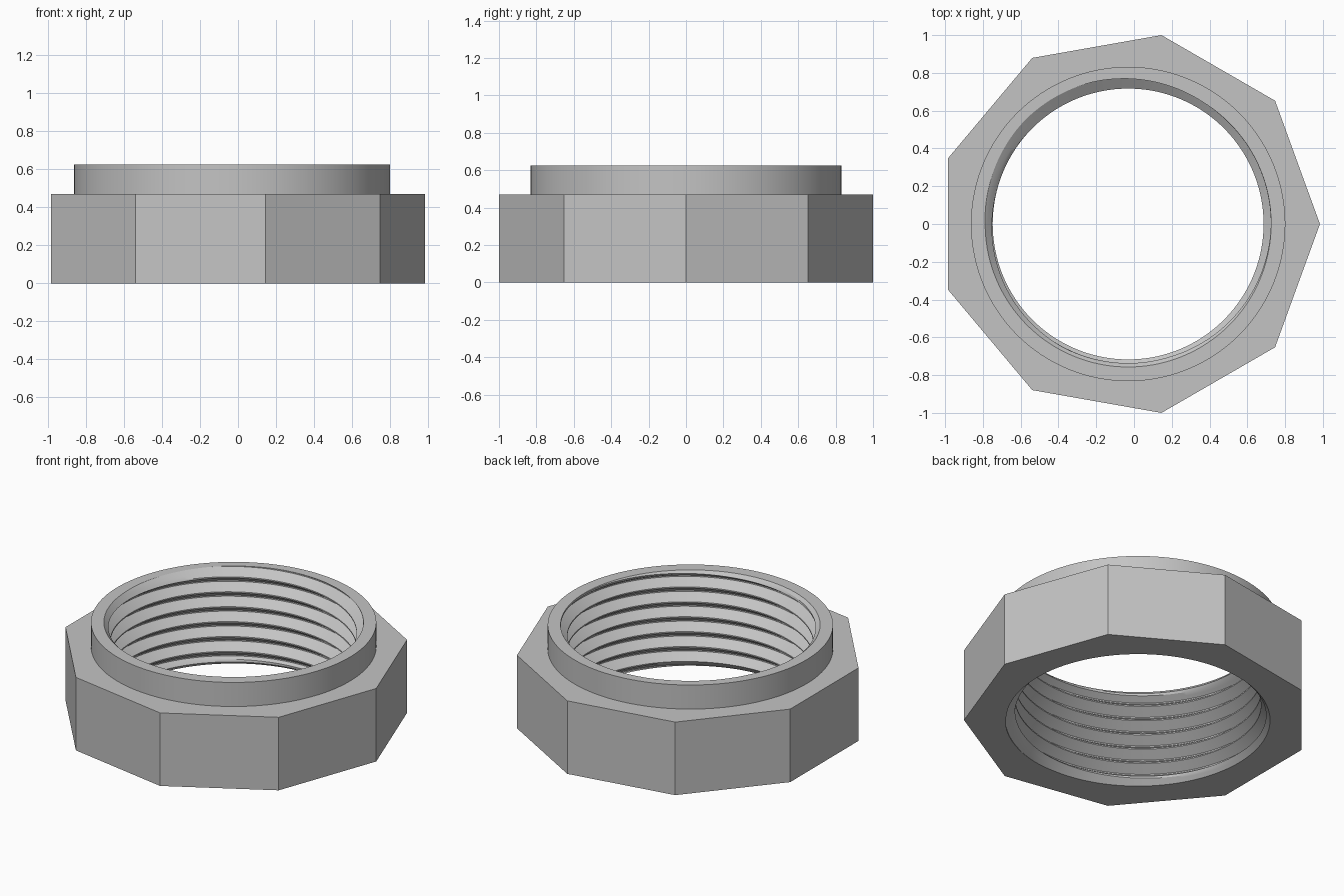
import bpy, bmesh, math

cube = bpy.data.objects.get("Cube")
if cube:
    bpy.data.objects.remove(cube, do_unlink=True)

SIDES, SEGMENTS = 9, 180
CENTRE_X = -0.031
BODY_R, BODY_TOP = 1.0154, 0.47
COLLAR_R, TOP = 0.832, 0.625
PITCH, GROOVE_R, CREST_R = 0.096, 0.775, 0.717
CHAMFER_TOP, CHAMFER_BOTTOM = 0.757, 0.77
# Phases of the thread profile: groove floor, flank, crest, flank
PHASES = [0.04, 0.18, 0.32, 0.46, 0.54, 0.68, 0.82, 0.96]


def body_radius(angle):
    """Radius of the nine-sided outline in one direction."""
    half = math.pi / SIDES
    return BODY_R * math.cos(half) / math.cos(angle % (2 * half) - half)


def bore_radius(turn, z):
    """Radius of the helical thread, widened by a chamfer at both ends."""
    phase = ((z - TOP) / PITCH - turn + 1 / 3) % 1
    rise = (min(phase, 1 - phase) - 0.04) / 0.42
    thread = GROOVE_R - (GROOVE_R - CREST_R) * min(max(rise, 0), 1)
    return max(thread, CHAMFER_TOP - (TOP - z), CHAMFER_BOTTOM - z)


def section(turn):
    """Closed cross-section: bore upwards, then collar and body downwards."""
    points = []
    for k in range(-8, 1):
        for phase in PHASES:
            z = TOP + PITCH * (k + phase + turn - 1 / 3)
            z = min(max(z, 0), TOP)
            points.append((bore_radius(turn, z), z))
    # make sure both ends of the bore reach the rims
    points.insert(0, (bore_radius(turn, 0), 0))
    points.append((bore_radius(turn, TOP), TOP))
    outer = body_radius(turn * 2 * math.pi)
    return points + [(COLLAR_R, TOP), (COLLAR_R, BODY_TOP),
                     (outer, BODY_TOP), (outer, 0)]


# Threaded nut: sweep the section once around the axis
bm = bmesh.new()
columns = []
for i in range(SEGMENTS + 1):
    a = 2 * math.pi * i / SEGMENTS
    columns.append([bm.verts.new((r * math.cos(a), r * math.sin(a), z))
                    for r, z in section(i / SEGMENTS)])
side_edges = []
for i in range(SEGMENTS):
    here, there = columns[i], columns[i + 1]
    for j in range(len(here)):
        n = (j + 1) % len(here)
        bm.faces.new((here[j], there[j], there[n], here[n]))
    if i % (SEGMENTS // SIDES):
        side_edges.append(bm.edges.get((here[-2], here[-1])))

# Merge each flat side of the body into one face, then weld the seam
bmesh.ops.dissolve_edges(bm, edges=side_edges, use_verts=False)
bmesh.ops.remove_doubles(bm, verts=bm.verts, dist=0.00002)
bmesh.ops.recalc_face_normals(bm, faces=bm.faces)
bmesh.ops.translate(bm, verts=bm.verts, vec=(CENTRE_X, 0, 0))

mesh = bpy.data.meshes.new("threaded_nut")
bm.to_mesh(mesh)
bm.free()
nut = bpy.data.objects.new("threaded_nut", mesh)
bpy.context.collection.objects.link(nut)

# Plain grey
grey = bpy.data.materials.new("light_grey")
grey.use_nodes = True
colour = (0.55, 0.55, 0.55, 1)
grey.diffuse_color = colour
grey.node_tree.nodes["Principled BSDF"].inputs["Base Color"].default_value = colour
mesh.materials.append(grey)

# Smooth round surfaces, sharp thread and body edges
bpy.ops.object.select_all(action="DESELECT")
nut.select_set(True)
bpy.context.view_layer.objects.active = nut
bpy.ops.object.shade_smooth_by_angle(angle=math.radians(25))
